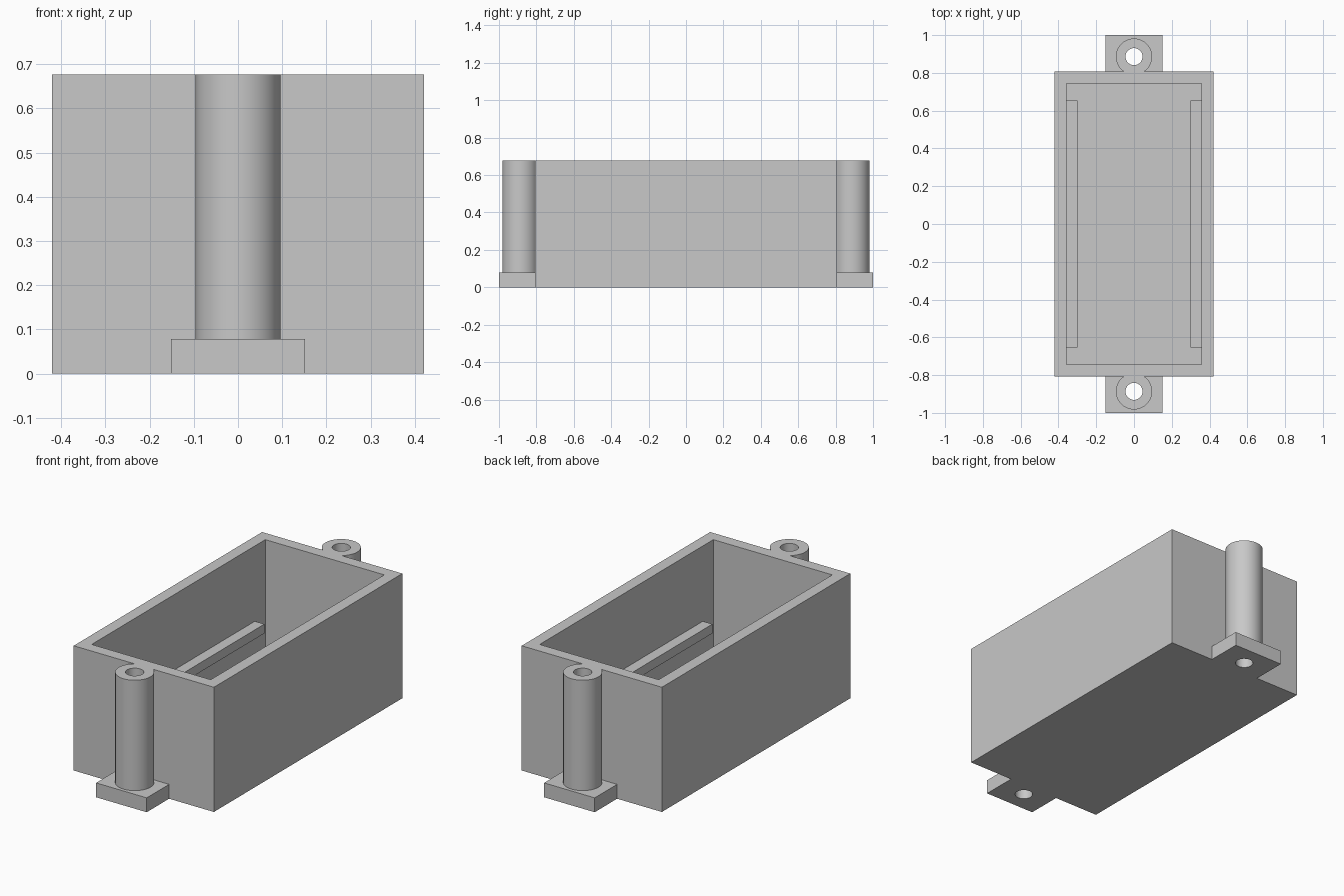
import bpy
import bmesh
from math import asin, cos, pi, radians, sin

if "Cube" in bpy.data.objects:
    bpy.data.objects.remove(bpy.data.objects["Cube"], do_unlink=True)

grey = bpy.data.materials.new("light grey plastic")
colour = (0.58, 0.58, 0.58, 1)
grey.diffuse_color = colour
grey.use_nodes = True
grey.node_tree.nodes["Principled BSDF"].inputs["Base Color"].default_value = colour

HALF_X, HALF_Y, HEIGHT = 0.421, 0.808, 0.677
WALL, FLOOR = 0.0635, 0.065
TAB_HALF_X, TAB_END, TAB_TOP = 0.152, 1.0, 0.078
BOSS_Y, BOSS_R, BORE_R = 0.886, 0.096, 0.045


def finish(name, bm):
    bmesh.ops.recalc_face_normals(bm, faces=bm.faces)
    mesh = bpy.data.meshes.new(name)
    bm.to_mesh(mesh)
    bm.free()
    mesh.materials.append(grey)
    obj = bpy.data.objects.new(name, mesh)
    bpy.context.collection.objects.link(obj)
    bpy.ops.object.select_all(action="DESELECT")
    obj.select_set(True)
    bpy.context.view_layer.objects.active = obj
    bpy.ops.object.shade_smooth_by_angle(angle=radians(30))
    return obj


def arc(radius, start, end, count):
    """Points on an arc around the mounting hole."""
    step = (end - start) / count
    return [(radius * cos(start + i * step), BOSS_Y + radius * sin(start + i * step))
            for i in range(count + 1)]


def prism(name, loops, z0, z1, side):
    """Upright prism from an outline and its holes, flipped in y by side."""
    bm = bmesh.new()
    for loop in loops:
        verts = [bm.verts.new((x, side * y, z0)) for x, y in loop]
        for a, b in zip(verts, verts[1:] + verts[:1]):
            bm.edges.new((a, b))
    bmesh.ops.triangle_fill(bm, edges=bm.edges[:], use_beauty=True, normal=(0, 0, 1))
    result = bmesh.ops.extrude_face_region(bm, geom=bm.faces[:])
    top = [v for v in result["geom"] if isinstance(v, bmesh.types.BMVert)]
    bmesh.ops.translate(bm, verts=top, vec=(0, 0, z1 - z0))
    return finish(name, bm)


def block(name, x0, x1, y0, y1, z0, z1, cavity=False):
    """Box between the given limits, optionally hollowed from the top."""
    bm = bmesh.new()
    bmesh.ops.create_cube(bm, size=1)
    bmesh.ops.scale(bm, verts=bm.verts, vec=(x1 - x0, y1 - y0, z1 - z0))
    bmesh.ops.translate(bm, verts=bm.verts,
                        vec=((x0 + x1) / 2, (y0 + y1) / 2, (z0 + z1) / 2))
    if cavity:
        bm.normal_update()
        top = max(bm.faces, key=lambda f: f.calc_center_median().z)
        bmesh.ops.inset_region(bm, faces=[top], thickness=WALL, use_even_offset=True)
        result = bmesh.ops.extrude_face_region(bm, geom=[top])
        sunk = [v for v in result["geom"] if isinstance(v, bmesh.types.BMVert)]
        bmesh.ops.translate(bm, verts=sunk, vec=(0, 0, FLOOR - z1))
        if top.is_valid:
            bmesh.ops.delete(bm, geom=[top], context="FACES_ONLY")
    return finish(name, bm)


# Open-topped enclosure
block("enclosure_body", -HALF_X, HALF_X, -HALF_Y, HALF_Y, 0, HEIGHT, cavity=True)

# Support rails along the long inner walls
inner = HALF_X - WALL
block("left_support_rail", 0.3, inner, -0.655, 0.655, 0.218, 0.268)
block("right_support_rail", -inner, -0.3, -0.655, 0.655, 0.218, 0.268)

# Screw tabs and bored posts, both ending flush at the end walls
bore = arc(BORE_R, 0, 2 * pi, 48)[:-1]
cut = asin((BOSS_Y - HALF_Y) / BOSS_R)
post = arc(BOSS_R, -cut, pi + cut, 56)
tab = [(-TAB_HALF_X, HALF_Y), (TAB_HALF_X, HALF_Y),
       (TAB_HALF_X, TAB_END), (-TAB_HALF_X, TAB_END)]
for label, side in (("front", -1), ("back", 1)):
    prism(label + "_screw_tab", [tab, bore], 0, TAB_TOP, side)
    prism(label + "_screw_post", [post, bore], TAB_TOP, HEIGHT, side)
